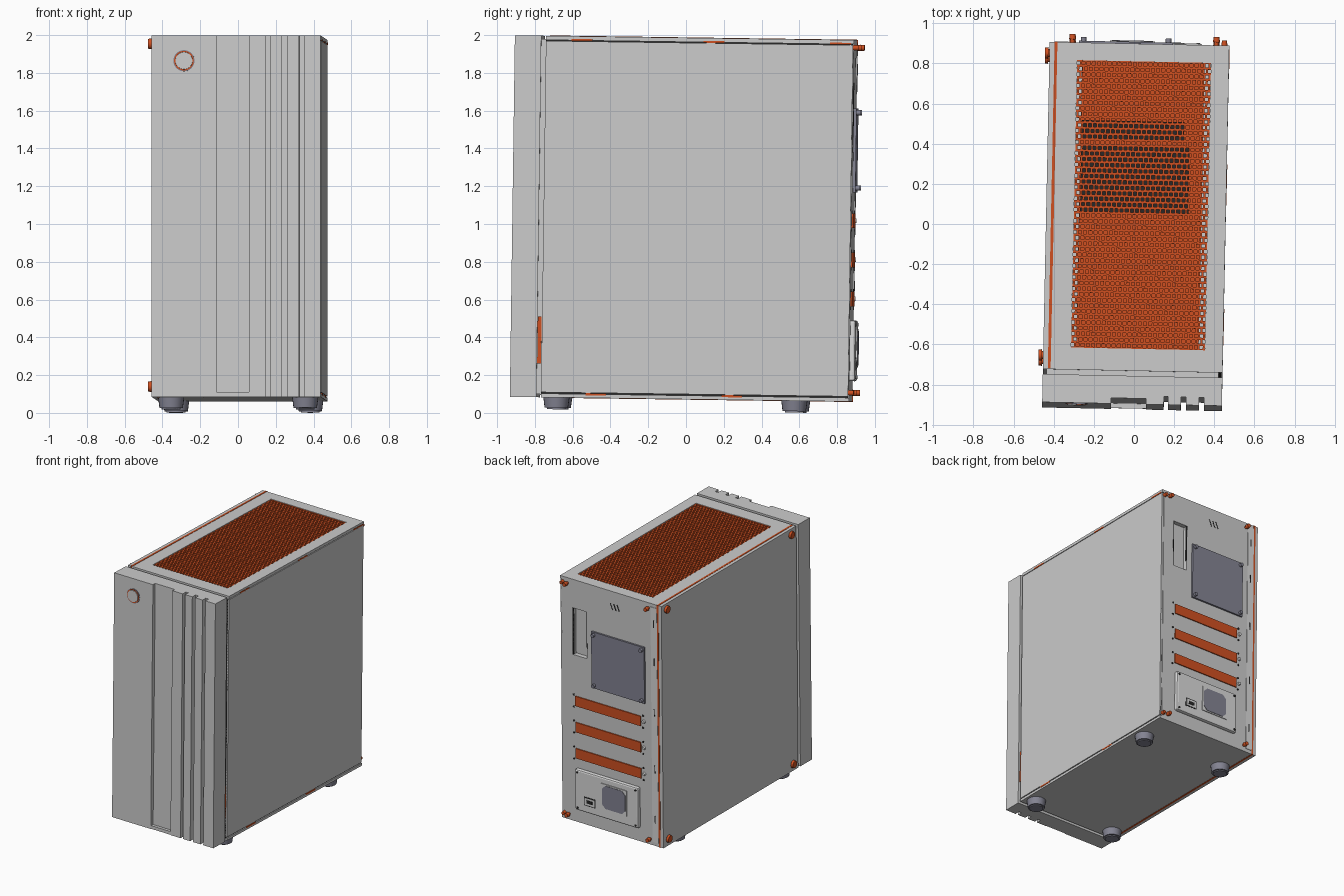
import bpy, bmesh
from math import radians, pi
from mathutils import Matrix, Vector

cube = bpy.data.objects.get("Cube")
if cube:
    bpy.data.objects.remove(cube, do_unlink=True)


def material(name, r, g, b):
    m = bpy.data.materials.new(name)
    m.use_nodes = True
    m.diffuse_color = (r, g, b, 1)
    m.node_tree.nodes["Principled BSDF"].inputs["Base Color"].default_value = (r, g, b, 1)
    return m


GREY = material("light grey", 0.6, 0.6, 0.6)
PALE = material("pale grey", 0.7, 0.7, 0.7)
ORANGE = material("orange", 0.62, 0.08, 0.015)
SLATE = material("slate", 0.23, 0.23, 0.29)
BLACK = material("near black", 0.02, 0.02, 0.02)

# The whole case sits slightly turned and tilted
PIVOT = Vector((0, 0, 1.03))
POSE = (Matrix.Translation(PIVOT) @ Matrix.Rotation(radians(-0.8), 4, "X")
        @ Matrix.Rotation(radians(-1.2), 4, "Z") @ Matrix.Translation(-PIVOT))

# Case limits
L, R, F, B, D, U = -0.4385, 0.4565, -0.91, 0.885, 0.072, 1.986


def finish(name, bm, mat, smooth=False):
    me = bpy.data.meshes.new(name)
    bmesh.ops.recalc_face_normals(bm, faces=bm.faces)
    bm.transform(POSE)
    bm.to_mesh(me)
    bm.free()
    me.materials.append(mat)
    if smooth:
        me.shade_smooth()
        me.set_sharp_from_angle(angle=radians(35))
    ob = bpy.data.objects.new(name, me)
    bpy.context.collection.objects.link(ob)
    return ob


def boxes(name, mat, *limits, bevel=0):
    """Boxes given as (x0, x1, y0, y1, z0, z1), joined in one object."""
    bm = bmesh.new()
    for x0, x1, y0, y1, z0, z1 in limits:
        m = (Matrix.Translation(((x0 + x1) / 2, (y0 + y1) / 2, (z0 + z1) / 2))
             @ Matrix.Diagonal((x1 - x0, y1 - y0, z1 - z0, 1)))
        bmesh.ops.create_cube(bm, size=1, matrix=m)
    if bevel:
        bmesh.ops.bevel(bm, geom=bm.edges[:], offset=bevel, segments=2,
                        affect="EDGES", profile=0.5)
    return finish(name, bm, mat)


def discs(name, mat, axis, sections, centres, segments=24):
    """Turned parts; sections are (radius, start, end radius, length) along the axis."""
    turn = {"x": Matrix.Rotation(-pi / 2, 4, "Y"), "y": Matrix.Rotation(-pi / 2, 4, "X"),
            "f": Matrix.Rotation(pi / 2, 4, "X"), "z": Matrix.Rotation(pi, 4, "X")}[axis]
    bm = bmesh.new()
    for c in centres:
        for r0, start, r1, length in sections:
            m = Matrix.Translation(c) @ turn @ Matrix.Translation((0, 0, start + length / 2))
            bmesh.ops.create_cone(bm, cap_ends=True, segments=segments, radius1=r0,
                                  radius2=r1, depth=length, matrix=m)
    return finish(name, bm, mat, True)


def prism(name, mat, points, vector):
    bm = bmesh.new()
    face = bm.faces.new([bm.verts.new(p) for p in points])
    made = bmesh.ops.extrude_face_region(bm, geom=[face])["geom"]
    bmesh.ops.translate(bm, vec=vector,
                        verts=[v for v in made if isinstance(v, bmesh.types.BMVert)])
    return finish(name, bm, mat)


# Front panel: plan profile with a wide recess and three grooves
profile = [(R, -0.77), (L, -0.77), (L, F)]
for x0, x1, depth in [(-0.096, 0.078, 0.028), (0.167, 0.188, 0.04),
                      (0.252, 0.278, 0.04), (0.343, 0.368, 0.04)]:
    profile += [(x0, F), (x0, F + depth), (x1, F + depth), (x1, F)]
profile.append((R, F))
prism("front_panel", GREY, [(x, y, D) for x, y in profile], (0, 0, U - D))
boxes("recess_sill", GREY, (-0.096, 0.078, F + 0.004, F + 0.03, D, 0.097))

# Power button
button = [(-0.267, F, 1.852)]
discs("button_rim", SLATE, "f", [(0.056, 0, 0.056, 0.004)], button, 40)
discs("button_ring", ORANGE, "f", [(0.052, 0, 0.052, 0.006)], button, 40)
discs("button", GREY, "f", [(0.047, 0, 0.045, 0.01)], button, 40)

# Case body
boxes("inner_body", GREY, (-0.40, 0.44, -0.75, 0.85, 0.085, 1.87))
boxes("front_bulkhead", GREY, (-0.42, 0.437, -0.775, -0.735, 0.09, 1.968))
boxes("bottom_plate", GREY, (-0.40, R, -0.745, B, D, 0.092))
boxes("left_side_panel", GREY, (0.44, R, -0.745, B - 0.004, 0.099, 1.959))
boxes("left_panel_seam", BLACK, (0.43, 0.448, -0.745, B - 0.004, 0.085, 1.97))
boxes("right_side_panel", GREY, (L, -0.414, -0.745, B, D, U))
boxes("right_frame_strip", ORANGE, (-0.414, -0.40, -0.742, B + 0.003, D - 0.002, U + 0.002))
boxes("left_tabs", ORANGE,
      *[(0.44, R + 0.002, y, y + 0.11, 1.961, 1.971) for y in (-0.61, 0.09, 0.76)],
      *[(0.44, R + 0.002, y, y + 0.11, 0.086, 0.097) for y in (-0.51, 0.21)])
boxes("front_gap_clip", ORANGE, (0.43, 0.446, -0.768, -0.748, 0.25, 0.5))

# Top frame around the grille opening
gx0, gx1, gy0, gy1 = -0.30, 0.367, -0.635, 0.797
boxes("top_frame", GREY,
      (-0.40, gx0, -0.745, B, 1.964, U), (gx1, R, -0.745, B, 1.964, U),
      (gx0, gx1, -0.745, gy0, 1.964, U), (gx0, gx1, gy1, B, 1.964, U))

# Top grille: cross bars with webs staggered like brickwork
bars = []
rows, cols = 51, 26
dy, dx = (gy1 - gy0) / rows, (gx1 - gx0) / cols
for i in range(rows + 1):
    y = gy0 + i * dy
    bars.append((gx0, gx1, y - 0.006, y + 0.006, 1.972, 1.983))
    if i < rows:
        for j in range(cols):
            x = gx0 + (j + (0.25 if i % 2 else 0.75)) * dx
            bars.append((x - 0.005, x + 0.005, y + 0.006, y + dy - 0.006, 1.972, 1.983))
boxes("top_grille", ORANGE, *bars)

# Parts seen through the grille
boxes("inner_tray", ORANGE, (-0.275, 0.335, gy0 - 0.03, gy1 + 0.03, 1.86, 1.88))
boxes("inner_fans", BLACK, (-0.27, 0.27, 0.04, 0.38, 1.87, 1.92),
      (-0.27, 0.24, 0.41, 0.5, 1.87, 1.92))

# Back plate around the port opening
px0, px1, pz0, pz1 = 0.225, 0.345, 1.39, 1.76
boxes("back_plate", GREY,
      (-0.40, px0, 0.845, B, 0.09, 1.966), (px1, 0.44, 0.845, B, 0.09, 1.966),
      (px0, px1, 0.845, B, 0.09, pz0), (px0, px1, 0.845, B, pz1, 1.966))
boxes("port_outline", BLACK,
      (px1, px1 + 0.005, 0.87, B + 0.001, pz0, pz1),
      (px0 - 0.004, px0, 0.87, B + 0.001, pz0 + 0.08, pz1))
boxes("back_flange", PALE, (-0.40, -0.345, B - 0.01, B + 0.004, 0.1, 1.96))
boxes("flange_slots", BLACK,
      *[(-0.375, -0.368, B, B + 0.006, z, z + 0.06) for z in (0.25, 0.65, 1.1, 1.5, 1.8)])
for i in range(3):
    x = -0.01 - 0.03 * i
    prism("vent_slit", BLACK,
          [(x, B, 1.84), (x + 0.007, B, 1.84), (x + 0.027, B, 1.89), (x + 0.02, B, 1.89)],
          (0, 0.002, 0))

# Rear fan plate with corner screws
boxes("fan_plate", SLATE, (-0.292, 0.176, B - 0.005, B + 0.014, 1.18, 1.625))
discs("fan_screws", SLATE, "y", [(0.014, 0, 0.014, 0.034)],
      [(x, B, z) for x in (-0.27, 0.153) for z in (1.203, 1.602)], 12)

# Expansion slot covers, with a dark screw hole at each end
slots = (0.99, 0.783, 0.576)
boxes("slot_covers", ORANGE, *[(-0.25, 0.327, B - 0.01, B + 0.008, z, z + 0.078) for z in slots])
discs("slot_holes", BLACK, "y", [(0.008, 0, 0.008, 0.003)],
      [(x, B, z + h) for z in slots for x in (-0.268, 0.345) for h in (-0.01, 0.085)], 10)
discs("slot_screws", PALE, "y", [(0.014, 0, 0.012, 0.012)],
      [(-0.275, B, z + 0.04) for z in slots], 12)

# Power supply plate
boxes("power_plate", PALE, (-0.237, 0.322, B - 0.01, B + 0.028, 0.18, 0.502), bevel=0.012)
boxes("power_fan_rim", PALE, (-0.14, 0.086, B + 0.02, B + 0.034, 0.254, 0.456))
c = 0.03
x0, x1, z0, z1 = -0.13, 0.076, 0.264, 0.446
prism("power_fan", SLATE,
      [(x, B + 0.03, z) for x, z in
       [(x0 + c, z0), (x1 - c, z0), (x1, z0 + c), (x1, z1 - c),
        (x1 - c, z1), (x0 + c, z1), (x0, z1 - c), (x0, z0 + c)]], (0, 0.007, 0))
boxes("power_socket_rim", BLACK, (0.14, 0.24, B + 0.02, B + 0.03, 0.238, 0.306))
boxes("power_socket", PALE, (0.147, 0.233, B + 0.02, B + 0.032, 0.245, 0.299))
boxes("socket_slot", BLACK, (0.165, 0.215, B + 0.025, B + 0.034, 0.26, 0.285))
discs("power_screws", BLACK, "y", [(0.009, 0, 0.009, 0.004)],
      [(x, B + 0.027, z) for x in (-0.215, 0.3) for z in (0.202, 0.48)], 10)

# Orange thumbscrews on the back and on the right side panel
discs("back_thumbscrews", ORANGE, "y", [(0.01, 0, 0.01, 0.02), (0.017, 0.016, 0.015, 0.026)],
      [(x, B, z) for x in (-0.325, 0.392) for z in (0.118, 1.945)], 16)
discs("corner_thumbscrews", ORANGE, "y", [(0.015, 0, 0.013, 0.03)],
      [(0.432, B - 0.005, z) for z in (0.118, 1.945)], 16)
discs("side_thumbscrews", ORANGE, "x", [(0.02, 0, 0.02, 0.008), (0.029, 0.006, 0.026, 0.017)],
      [(L, y, z) for y in (-0.675, 0.83) for z in (0.13, 1.945)], 20)

# Feet
discs("feet", SLATE, "z", [(0.07, -0.005, 0.062, 0.06), (0.05, 0.05, 0.05, 0.0125)],
      [(x, y, D) for x in (-0.34, 0.37) for y in (-0.665, 0.595)], 24)
